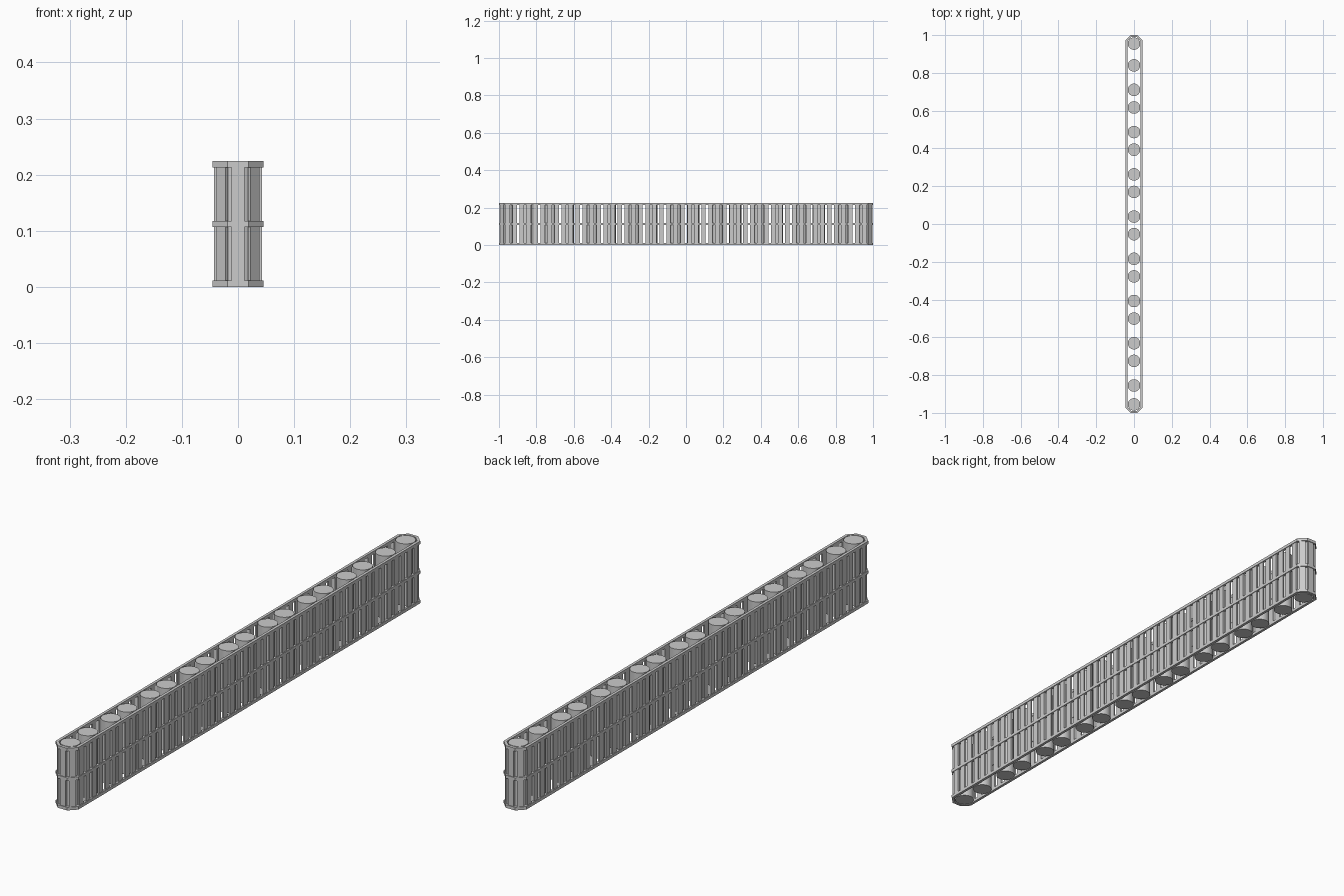
import bpy, bmesh, math
from mathutils import Matrix, Vector

if "Cube" in bpy.data.objects:
    bpy.data.objects.remove(bpy.data.objects["Cube"])

H = 0.224            # total height
CY = 0.955           # centre of the octagonal ends
AP = 0.045           # half width of the outer ring
T = math.tan(math.pi / 8)


def finish(bm, name):
    bmesh.ops.recalc_face_normals(bm, faces=bm.faces[:])
    me = bpy.data.meshes.new(name)
    bm.to_mesh(me)
    bm.free()
    ob = bpy.data.objects.new(name, me)
    bpy.context.collection.objects.link(ob)
    return ob


def outline(a):
    """Stretched octagon with half width a."""
    s = a * T
    q = [(a, CY + s), (s, CY + a)]
    return (q + [(-x, y) for x, y in reversed(q)]
            + [(-x, -y) for x, y in q] + [(x, -y) for x, y in reversed(q)])


# Three flat rails running round the fence
def rail(name, z0, z1):
    bm = bmesh.new()
    rings = [[bm.verts.new((x, y, z)) for x, y in outline(a)]
             for a, z in ((AP, z0), (AP, z1), (0.035, z1), (0.035, z0))]
    for k in range(4):
        r, q = rings[k], rings[(k + 1) % 4]
        for i in range(8):
            j = (i + 1) % 8
            bm.faces.new((r[i], r[j], q[j], q[i]))
    finish(bm, name)


RH = 0.011
rail("bottom_rail", 0, RH)
rail("middle_rail", H / 2 - RH / 2, H / 2 + RH / 2)
rail("top_rail", H - RH, H)

# Upright slats, one per segment of the outline
bm = bmesh.new()
pts = [Vector((x, y, 0)) for x, y in outline(0.0395)]
for i in range(8):
    a, b = pts[i], pts[(i + 1) % 8]
    d = b - a
    n = 52 if d.length > 1 else 1
    rot = Matrix.Rotation(math.atan2(d.y, d.x), 4, 'Z')
    for k in range(n):
        c = a.lerp(b, (k + 0.5) / n) + Vector((0, 0, H / 2))
        size = Matrix.Diagonal((0.023, 0.006, H - 0.004, 1))
        bmesh.ops.create_cube(bm, size=1, matrix=Matrix.Translation(c) @ rot @ size)
finish(bm, "slats")

# Round core posts: single posts near the ends, pairs between
ys = [-CY, -0.855, 0.84, CY]
for k in range(7):
    m = -0.678 + 0.2236 * k
    ys += [m - 0.0466, m + 0.0466]
bm = bmesh.new()
for y in ys:
    bmesh.ops.create_cone(bm, cap_ends=True, segments=32, radius1=0.033, radius2=0.033,
                          depth=H, matrix=Matrix.Translation((0, y, H / 2)))
posts = finish(bm, "core_posts")
bpy.context.view_layer.objects.active = posts
posts.select_set(True)
bpy.ops.object.shade_smooth_by_angle(angle=math.radians(30))
